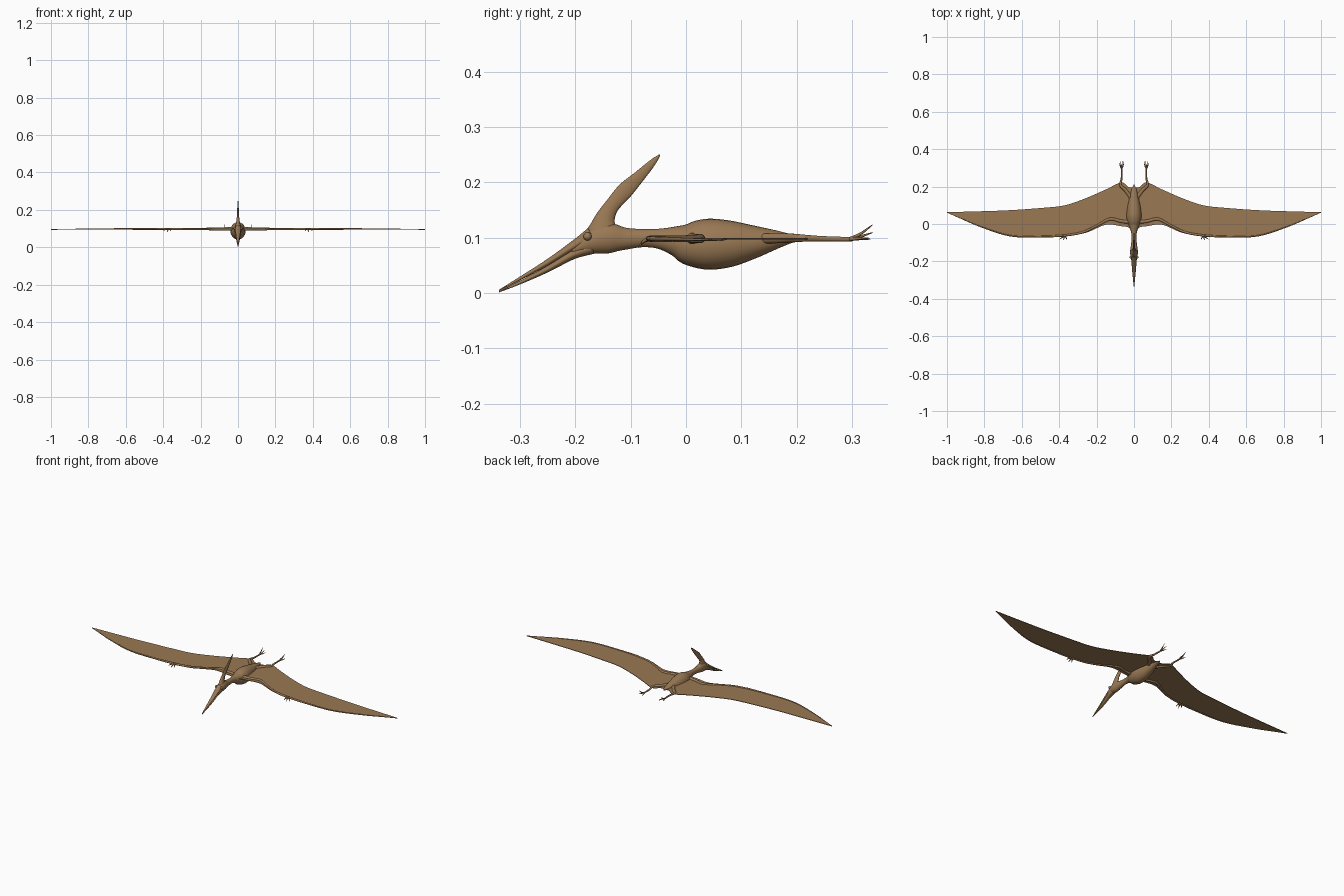
import bpy, bmesh, math
from mathutils import Vector

if "Cube" in bpy.data.objects:
    bpy.data.objects.remove(bpy.data.objects["Cube"])

hide = bpy.data.materials.new("brown hide")
hide.diffuse_color = (0.32, 0.19, 0.088, 1)
hide.use_nodes = True
hide.node_tree.nodes["Principled BSDF"].inputs["Base Color"].default_value = hide.diffuse_color


def finish(name, bm, smooth=True, mirror=False, thickness=0):
    bmesh.ops.recalc_face_normals(bm, faces=bm.faces)
    me = bpy.data.meshes.new(name)
    bm.to_mesh(me)
    bm.free()
    for p in me.polygons:
        p.use_smooth = smooth
    me.materials.append(hide)
    ob = bpy.data.objects.new(name, me)
    bpy.context.collection.objects.link(ob)
    if thickness:
        m = ob.modifiers.new("thickness", 'SOLIDIFY')
        m.thickness, m.offset = thickness, 0
    if mirror:
        ob.modifiers.new("mirror", 'MIRROR').use_clip = True
    return ob


def spline(pts, steps):
    """Catmull-Rom through tuples of any length."""
    out = []
    n = len(pts)
    for i in range(n - 1):
        quad = [pts[max(i - 1, 0)], pts[i], pts[i + 1], pts[min(i + 2, n - 1)]]
        for k in range(steps):
            t = k / steps
            out.append(tuple(
                0.5 * (2 * b + (c - a) * t + (2 * a - 5 * b + 4 * c - d) * t * t
                       + (3 * b - a - 3 * c + d) * t ** 3)
                for a, b, c, d in zip(*quad)))
    out.append(tuple(pts[-1]))
    return out


def loft(name, stations, sides=24, steps=6, mirror=False):
    """Elliptical rings along a path; station = x, y, z, half width, half height."""
    st = spline(stations, steps)
    pos = [Vector(s[:3]) for s in st]
    bm = bmesh.new()
    rings = []
    for i, s in enumerate(st):
        t = (pos[min(i + 1, len(pos) - 1)] - pos[max(i - 1, 0)]).normalized()
        side = t.cross(Vector((0, 0, 1))).normalized()
        up = side.cross(t)
        w, h = max(s[3], 0.0005), max(s[4], 0.0005)
        rings.append([bm.verts.new(pos[i] + side * w * math.cos(a) + up * h * math.sin(a))
                      for a in (2 * math.pi * k / sides for k in range(sides))])
    for r0, r1 in zip(rings, rings[1:]):
        for k in range(sides):
            j = (k + 1) % sides
            bm.faces.new((r0[k], r0[j], r1[j], r1[k]))
    bm.faces.new(rings[0])
    bm.faces.new(rings[-1])
    return finish(name, bm, mirror=mirror)


def limb(name, pts, sides=10, steps=5):
    """Mirrored round limb; point = x, y, z, radius."""
    return loft(name, [p + (p[3],) for p in pts], sides, steps, True)


# Head, neck and torso in one smooth loft
loft("body", [(0, y, z, w, h) for y, z, w, h in [
    (-.205, .0745, .011, .010), (-.19, .084, .015, .015), (-.165, .094, .020, .024),
    (-.138, .099, .020, .027), (-.11, .098, .016, .020), (-.08, .099, .013, .0165),
    (-.05, .098, .014, .018), (-.02, .094, .024, .027), (.005, .089, .035, .039),
    (.04, .088, .041, .046), (.08, .089, .038, .042), (.12, .092, .030, .031),
    (.16, .096, .020, .018), (.19, .098, .012, .008), (.21, .098, .002, .002)]])

# Beak halves with a narrow gap between them
loft("upper_beak", [(0, -.338, .0045, .001, .001), (0, -.30, .026, .005, .003),
                    (0, -.25, .055, .010, .0055), (0, -.20, .087, .014, .009),
                    (0, -.17, .104, .016, .015)])
loft("lower_beak", [(0, -.338, .002, .001, .001), (0, -.30, .0185, .005, .003),
                    (0, -.25, .043, .010, .0055), (0, -.205, .069, .013, .0085),
                    (0, -.17, .082, .015, .012)])

# Thin swept head crest
loft("crest", [(0, y, z, w, h) for y, z, w, h in [
    (-.155, .092, .017, .030), (-.150, .115, .014, .026), (-.146, .135, .010, .018),
    (-.134, .157, .007, .0135), (-.110, .185, .005, .0145), (-.085, .210, .004, .0105),
    (-.060, .236, .003, .006), (-.047, .250, .001, .001)]])

# Eyes
bm = bmesh.new()
bmesh.ops.create_uvsphere(bm, u_segments=16, v_segments=10, radius=.0075)
bmesh.ops.translate(bm, verts=bm.verts, vec=(.017, -.178, .102))
finish("eyes", bm, mirror=True)

# Wing membrane: x, leading edge y, trailing edge y
Z = .098
edge = spline([(0, -.04, .195), (.03, -.018, .198), (.068, -.012, .222), (.15, -.004, .185),
               (.26, -.048, .137), (.37, -.064, .100), (.48, -.068, .087), (.66, -.064, .074),
               (.82, -.014, .068), (.93, .032, .065), (1.0, .061, .063)], 5)
bm = bmesh.new()
rows = []
for x, lead, trail in edge:
    z = Z - .003 * max(0, x - .6) / .4
    rows.append([bm.verts.new((x, lead + (trail - lead) * k / 6, z)) for k in range(7)])
for a, b in zip(rows, rows[1:]):
    for k in range(6):
        bm.faces.new((a[k], a[k + 1], b[k + 1], b[k]))
finish("wing_membrane", bm, smooth=False, mirror=True, thickness=.003)

# Arm and long wing finger
limb("arm", [(.015, .01, Z, .011), (.07, .015, Z, .009), (.13, .026, Z, .008),
             (.20, -.010, Z, .006), (.28, -.046, Z, .006), (.38, -.063, Z, .006)])
limb("wing_finger", [(.36, -.061, Z, .006), (.48, -.067, Z, .005), (.66, -.063, Z, .004),
                     (.82, -.014, Z - .001, .003), (.93, .032, Z - .002, .002),
                     (.999, .061, Z - .003, .0008)])

# Small clawed hand fingers at the wrist
for i, (dx, dy, dz) in enumerate([(-.012, -.020, -.012), (.008, -.024, -.016), (.028, -.020, -.010)]):
    limb(f"hand_finger_{i + 1}", [(.37, -.062, Z, .004), (.37 + dx * .6, -.062 + dy * .6, Z + dz * .3, .003),
                                  (.37 + dx, -.062 + dy, Z + dz, .0008)], 8, 4)

# Hind legs
limb("hind_leg", [(.012, .135, Z, .010), (.045, .180, Z + .001, .009), (.072, .208, Z + .001, .007),
                  (.066, .245, Z, .005), (.066, .300, Z - .001, .004)])

# Spread toes
for i, (dx, dy, dz) in enumerate([(-.012, .033, -.001), (-.004, .037, .011), (.006, .037, .025), (.012, .030, .001)]):
    limb(f"toe_{i + 1}", [(.066, .295, Z - .001, .0035), (.066 + dx * .7, .295 + dy * .55, Z + dz * .35, .0025),
                          (.066 + dx, .300 + dy, Z + dz, .0008)], 8, 4)
